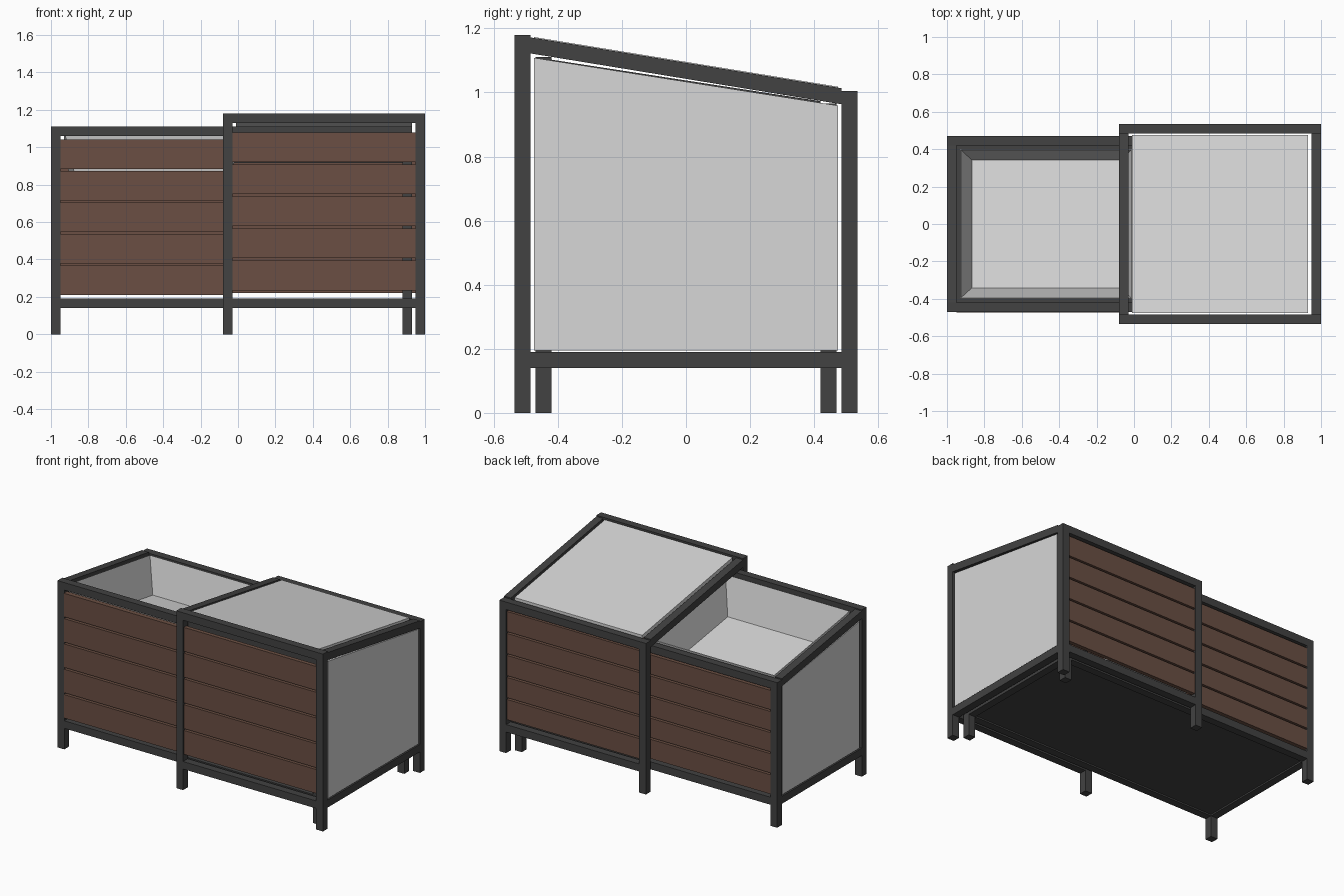
import bpy, bmesh

if "Cube" in bpy.data.objects:
    bpy.data.objects.remove(bpy.data.objects["Cube"])


def mat(name, c):
    m = bpy.data.materials.new(name)
    m.diffuse_color = (*c, 1)
    m.use_nodes = True
    m.node_tree.nodes["Principled BSDF"].inputs["Base Color"].default_value = m.diffuse_color
    return m


DARK = mat("dark_metal", (0.054, 0.054, 0.054))
WOOD = mat("brown_wood", (0.145, 0.078, 0.056))
PALE = mat("pale_grey", (0.68, 0.68, 0.68))


def finish(name, bm, m):
    bmesh.ops.recalc_face_normals(bm, faces=bm.faces)
    me = bpy.data.meshes.new(name)
    bm.to_mesh(me)
    bm.free()
    me.materials.append(m)
    ob = bpy.data.objects.new(name, me)
    bpy.context.collection.objects.link(ob)
    return ob


def block(name, x, y, z, m, z_back=None):
    """Box from ranges; z_back gives a second z range at the far y end (sloped block)."""
    zb = z_back or z
    bm = bmesh.new()
    bmesh.ops.create_cube(bm, size=1)
    for v in bm.verts:
        far = v.co.y > 0
        zr = zb if far else z
        v.co = (x[v.co.x > 0], y[far], zr[v.co.z > 0])
    return finish(name, bm, m)


T = 0.05  # frame bar width


def frame(name, x0, x1, hy, front, back, left_sill):
    """Frame with four posts, sills and a top that slopes down to the back."""
    def top(y):
        return (front + back) / 2 - (front - back) * y / (2 * hy)
    ys = (-hy + T, hy - T)
    for side, xa in (("left", x0), ("right", x1 - T)):
        xr = (xa, xa + T)
        block(name + "_front_post_" + side, xr, (-hy, -hy + T), (0, front), DARK)
        block(name + "_back_post_" + side, xr, (hy - T, hy), (0, back), DARK)
        block(name + "_sloped_rail_" + side, xr, ys, (top(ys[0]) - T, top(ys[0])), DARK,
              (top(ys[1]) - T, top(ys[1])))
        if side == "right" or left_sill:
            block(name + "_side_sill_" + side, xr, ys, (0.14, 0.19), DARK)
    xr = (x0 + T, x1 - T)
    for side, yr, h in (("front", (-hy, -hy + T), front), ("back", (hy - T, hy), back)):
        block(name + "_top_rail_" + side, xr, yr, (h - T, h), DARK)
        block(name + "_sill_" + side, xr, yr, (0.14, 0.19), DARK)
    return top


def slats(name, x, y, z0, z1, n=5, gap=0.012):
    pitch = (z1 - z0 + gap) / n
    for i in range(n):
        z = z0 + i * pitch
        block(f"{name}_{i + 1}", x, y, (z, z + pitch - gap), WOOD)


# inner base frame and outer sliding cover frame
base_top = frame("base", -1, 0.93, 0.47, 1.11, 0.965, True)
cover_top = frame("cover", -0.08, 1, 0.535, 1.18, 1.005, False)

# wooden slats, front and back
slats("base_front_slat", (-0.95, -0.035), (-0.473, -0.44), 0.21, 1.04)
slats("base_back_slat", (-0.95, -0.035), (0.44, 0.468), 0.21, 0.90)
slats("cover_front_slat", (-0.03, 0.95), (-0.527, -0.50), 0.235, 1.08)
slats("cover_back_slat", (-0.03, 0.95), (0.50, 0.527), 0.22, 0.94)

# dark floor of the base
block("floor", (-0.95, 0.88), (-0.42, 0.42), (0.15, 0.18), DARK)


def side_panel(name, x, hy, top):
    block(name, x, (-hy, hy), (0.195, top(-hy) - 0.062), PALE,
          (0.195, top(hy) - 0.056))


# pale end panels and cover lid
side_panel("left_panel", (-0.995, -0.97), 0.405, base_top)
side_panel("right_panel", (0.97, 0.995), 0.475, cover_top)
a, b = cover_top(-0.475), cover_top(0.475)
block("lid_pane", (-0.01, 0.93), (-0.475, 0.475), (a - 0.022, a + 0.003), PALE,
      (b - 0.022, b + 0.003))

# tapered open tub that follows the slope of the base
bm = bmesh.new()


def ring(x0, x1, hy, drop):
    return [bm.verts.new((x, y, base_top(y) - drop))
            for x, y in ((x0, -hy), (x1, -hy), (x1, hy), (x0, hy))]


rim = ring(-0.93, -0.01, 0.40, 0.01)
low = ring(-0.87, -0.065, 0.345, 0.25)
for i in range(4):
    j = (i + 1) % 4
    bm.faces.new((rim[i], rim[j], low[j], low[i]))
bm.faces.new(low)
tub = finish("tub", bm, PALE)
mod = tub.modifiers.new("wall", 'SOLIDIFY')
mod.thickness = 0.006
